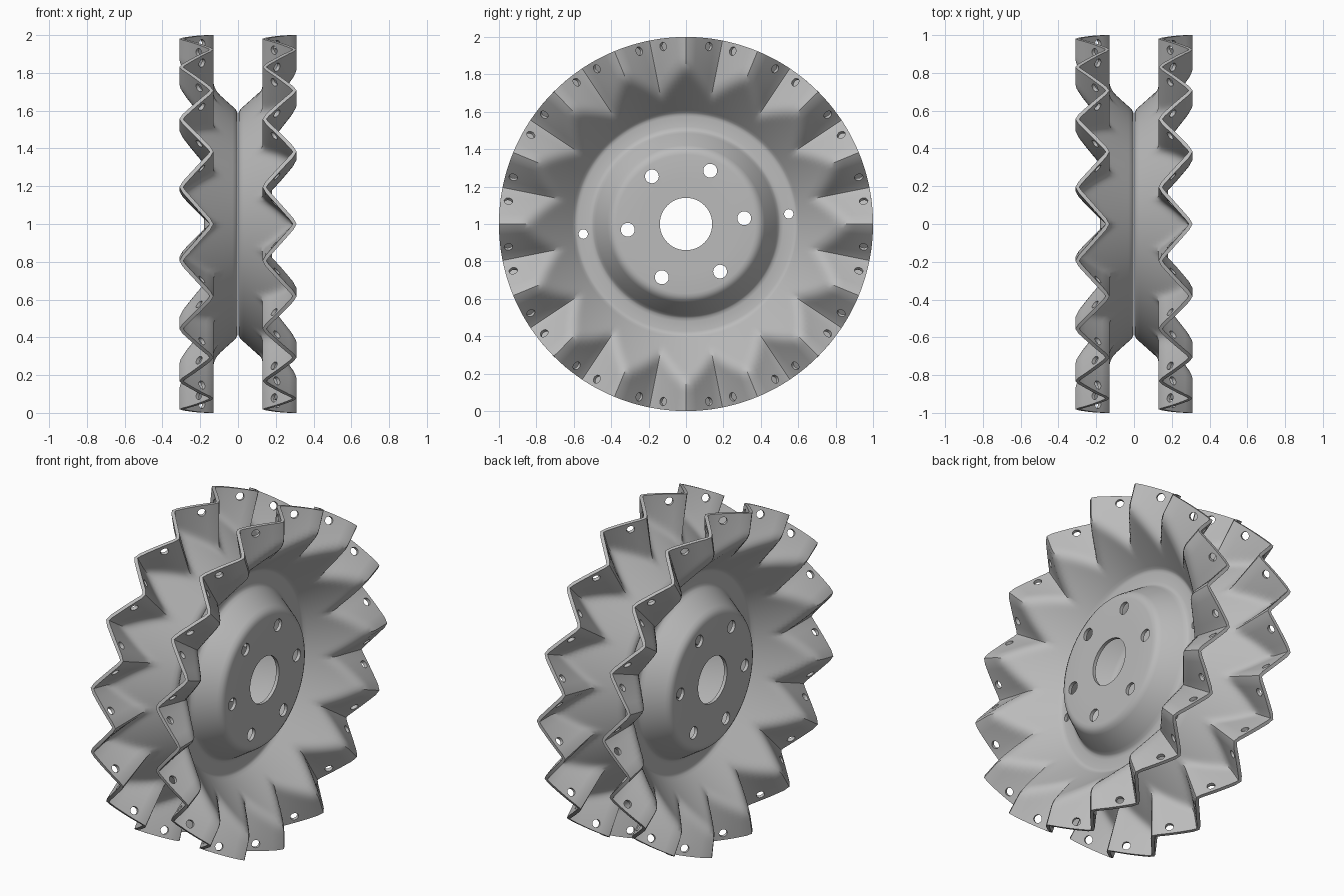
import bpy, bmesh
from math import sin, cos, pi, radians, atan
from mathutils import Vector, Matrix

cube = bpy.data.objects.get("Cube")
if cube:
    bpy.data.objects.remove(cube, do_unlink=True)

steel = bpy.data.materials.new("grey steel")
steel.use_nodes = True
grey = (0.5, 0.5, 0.5, 1)
steel.diffuse_color = grey
steel.node_tree.nodes["Principled BSDF"].inputs["Base Color"].default_value = grey

TEETH, STEPS, SHEET = 16, 16, 0.02
PITCH = 2 * pi / TEETH
LOW, HIGH = 0.14, 0.3           # mid-sheet depth of tooth valleys and peaks
CENTRE = Vector((0, 0, 1))
HOLE_TURN = PITCH / 4           # bolt pattern angle shared by both discs

# (radius, depth) of the raised hub and the flat ring around it
HUB = [(0.14, 0.17), (0.25, 0.17), (0.37, 0.17), (0.385, 0.168), (0.4, 0.16),
       (0.412, 0.145), (0.475, 0.045), (0.487, 0.026), (0.5, 0.016),
       (0.52, 0.012), (0.575, 0.012), (0.59, 0.014), (0.602, 0.021)]
DISH = [0.615 + 0.385 * i / 20 for i in range(21)]


def soft_min(a, b, k):
    h = max(k - abs(a - b), 0) / k
    return min(a, b) - h * h * k / 4


def zigzag(angle):
    """Depth of the folded rim, peak at angle 0, with slightly rounded folds."""
    t = abs((angle / PITCH + 0.5) % 1 - 0.5) * 2
    t = min(max(t, 0.04), 0.96)
    return HIGH - (HIGH - LOW) * (t - 0.04) / 0.92


def dish(r, angle):
    cone = 0.021 + 1.12 * (r - 0.602)
    return soft_min(cone, zigzag(angle), 0.05)


def point(x, r, angle):
    return CENTRE + Vector((x, r * cos(angle), r * sin(angle)))


def add_cutter(bm, position, axis, radius, length):
    turn = axis.to_track_quat('Z', 'Y').to_matrix().to_4x4()
    bmesh.ops.create_cone(bm, cap_ends=True, segments=20, radius1=radius, radius2=radius,
                          depth=length, matrix=Matrix.Translation(position) @ turn)


def to_object(bm, name):
    bmesh.ops.recalc_face_normals(bm, faces=bm.faces)
    mesh = bpy.data.meshes.new(name)
    bm.to_mesh(mesh)
    bm.free()
    ob = bpy.data.objects.new(name, mesh)
    bpy.context.collection.objects.link(ob)
    return ob


def build_disc(name, side, phase):
    # pressed sheet: rings from the bore to the folded rim
    bm = bmesh.new()
    count = TEETH * STEPS
    angles = [2 * pi * i / count for i in range(count)]
    rings = [[bm.verts.new(point(side * x, r, a)) for a in angles] for r, x in HUB]
    rings += [[bm.verts.new(point(side * dish(r, a - phase), r, a)) for a in angles]
              for r in DISH]
    for inner, outer in zip(rings, rings[1:]):
        for i in range(count):
            j = (i + 1) % count
            bm.faces.new((inner[i], inner[j], outer[j], outer[i]))
    disc = to_object(bm, name)
    disc.data.materials.append(steel)

    # bolt holes, locating holes and rim holes
    bm = bmesh.new()
    along = Vector((1, 0, 0))
    for i in range(6):
        add_cutter(bm, point(side * 0.17, 0.313, HOLE_TURN + i * pi / 3), along, 0.037, 0.1)
    for i in range(2):
        add_cutter(bm, point(side * 0.012, 0.552, HOLE_TURN + i * pi), along, 0.025, 0.1)
    slope = (HIGH - LOW) / (PITCH / 2)
    for i in range(TEETH):
        for way in (-1, 1):
            a = phase + (i + 0.5) * PITCH + way * radians(4.25)
            tangent = Vector((0, -sin(a), cos(a)))
            axis = Vector((side, 0, 0)) - tangent * way * slope
            add_cutter(bm, point(side * zigzag(a - phase), 0.957, a), axis, 0.023, 0.07)
    cutter = to_object(bm, name + "_hole_cutter")
    cutter.hide_render = True

    thick = disc.modifiers.new("thickness", 'SOLIDIFY')
    thick.thickness, thick.offset = SHEET, 0
    cut = disc.modifiers.new("holes", 'BOOLEAN')
    cut.object, cut.solver = cutter, 'EXACT'
    bpy.ops.object.select_all(action='DESELECT')
    disc.select_set(True)
    bpy.context.view_layer.objects.active = disc
    for modifier in ("thickness", "holes"):
        bpy.ops.object.modifier_apply(modifier=modifier)
    bpy.data.objects.remove(cutter, do_unlink=True)
    bpy.ops.object.shade_smooth_by_angle(angle=radians(40))


# two back-to-back discs, the teeth staggered by half a pitch
build_disc("left_disc", 1, 0)
build_disc("right_disc", -1, PITCH / 2)
